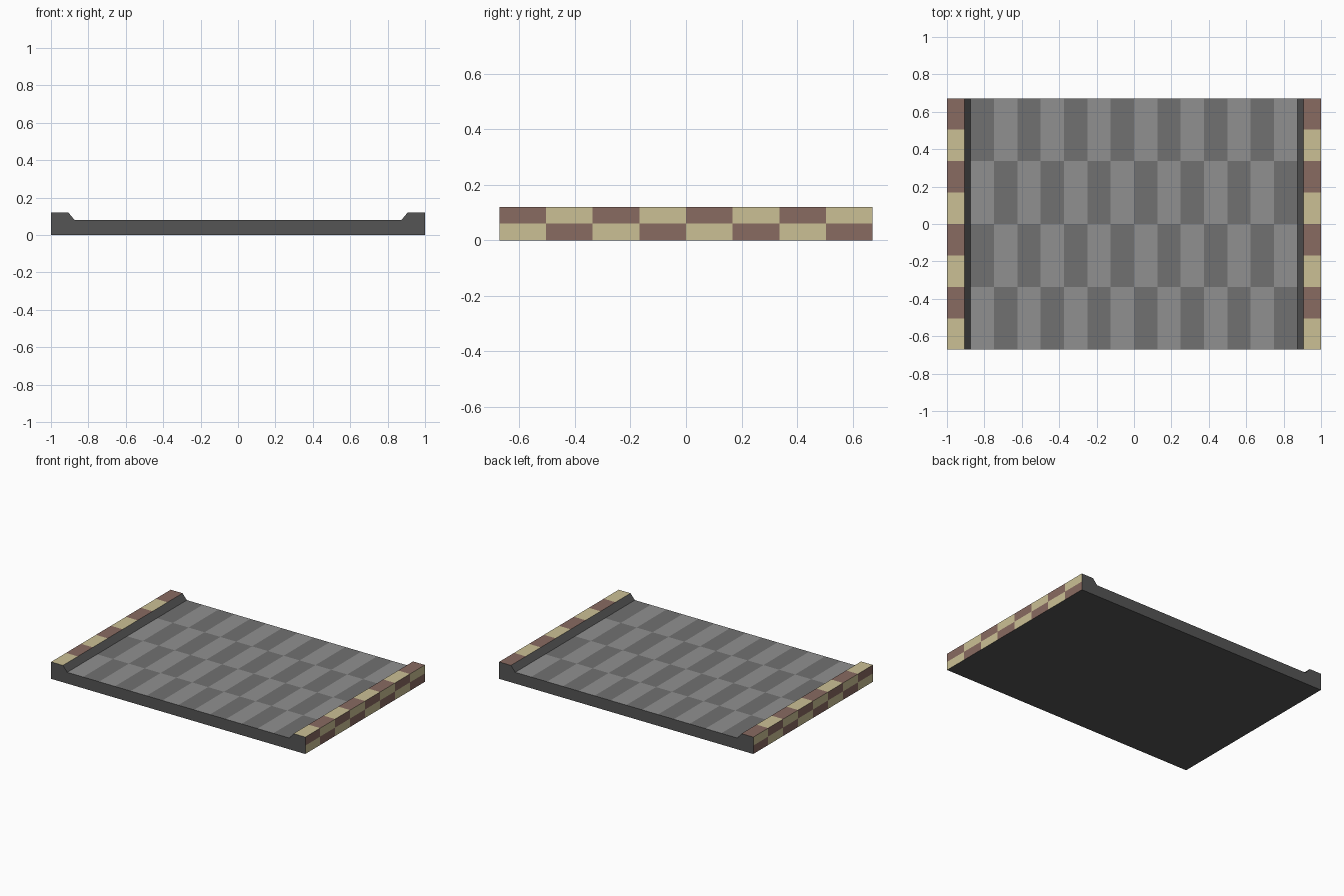
import bpy, bmesh
from mathutils import Vector

if "Cube" in bpy.data.objects:
    bpy.data.objects.remove(bpy.data.objects["Cube"])

HALF_LEN = 0.672
KERB_IN, ROAD_EDGE = 0.907, 0.873
KERB_Z, ROAD_Z = 0.12, 0.08


def material(name, rgb):
    m = bpy.data.materials.new(name)
    m.diffuse_color = (*rgb, 1)
    m.use_nodes = True
    m.node_tree.nodes["Principled BSDF"].inputs["Base Color"].default_value = m.diffuse_color
    return m


base_grey = material("base_grey", (0.09, 0.09, 0.09))
road_dark = material("road_dark", (0.165, 0.165, 0.165))
road_light = material("road_light", (0.28, 0.28, 0.28))
kerb_brown = material("kerb_brown", (0.25, 0.145, 0.12))
kerb_cream = material("kerb_cream", (0.6, 0.53, 0.3))


def finish(name, bm, mats):
    bmesh.ops.remove_doubles(bm, verts=bm.verts, dist=1e-5)
    mesh = bpy.data.meshes.new(name)
    bm.to_mesh(mesh)
    bm.free()
    for m in mats:
        mesh.materials.append(m)
    bpy.context.collection.objects.link(bpy.data.objects.new(name, mesh))


def checker(bm, origin, u, v, nu, nv, phase, normal):
    """Add a flat nu x nv patch whose faces alternate between two materials."""
    o, u, v = Vector(origin), Vector(u), Vector(v)
    for i in range(nu):
        for j in range(nv):
            corners = [(i, j), (i + 1, j), (i + 1, j + 1), (i, j + 1)]
            f = bm.faces.new([bm.verts.new(o + u * a / nu + v * b / nv) for a, b in corners])
            f.material_index = (i + j + phase) % 2
            f.normal_update()
            if f.normal.dot(Vector(normal)) < 0:
                f.normal_flip()


# Base: end caps, underside and inner kerb slopes; checked faces close it
profile = [(-1, 0), (1, 0), (1, KERB_Z), (KERB_IN, KERB_Z), (ROAD_EDGE, ROAD_Z),
           (-ROAD_EDGE, ROAD_Z), (-KERB_IN, KERB_Z), (-1, KERB_Z)]
bm = bmesh.new()
front = [bm.verts.new((x, -HALF_LEN, z)) for x, z in profile]
back = [bm.verts.new((x, HALF_LEN, z)) for x, z in profile]
bm.faces.new(front)
bm.faces.new(back[::-1])
for a in (0, 3, 5):  # underside, right slope, left slope
    b = a + 1
    bm.faces.new((front[b], front[a], back[a], back[b]))
finish("base", bm, [base_grey])

# Road surface: 14 x 4 checks
bm = bmesh.new()
checker(bm, (-ROAD_EDGE, -HALF_LEN, ROAD_Z), (2 * ROAD_EDGE, 0, 0), (0, 2 * HALF_LEN, 0),
        14, 4, 1, (0, 0, 1))
finish("road_surface", bm, [road_dark, road_light])

# Kerbs: one row of checks on top, two rows on the outer side
for side, name in ((-1, "left_kerb"), (1, "right_kerb")):
    bm = bmesh.new()
    length = (0, 2 * HALF_LEN, 0)
    checker(bm, (side, -HALF_LEN, KERB_Z), (side * (KERB_IN - 1), 0, 0), length,
            1, 8, 1, (0, 0, 1))
    checker(bm, (side, -HALF_LEN, 0), (0, 0, KERB_Z), length, 2, 8, 1, (side, 0, 0))
    finish(name, bm, [kerb_brown, kerb_cream])
